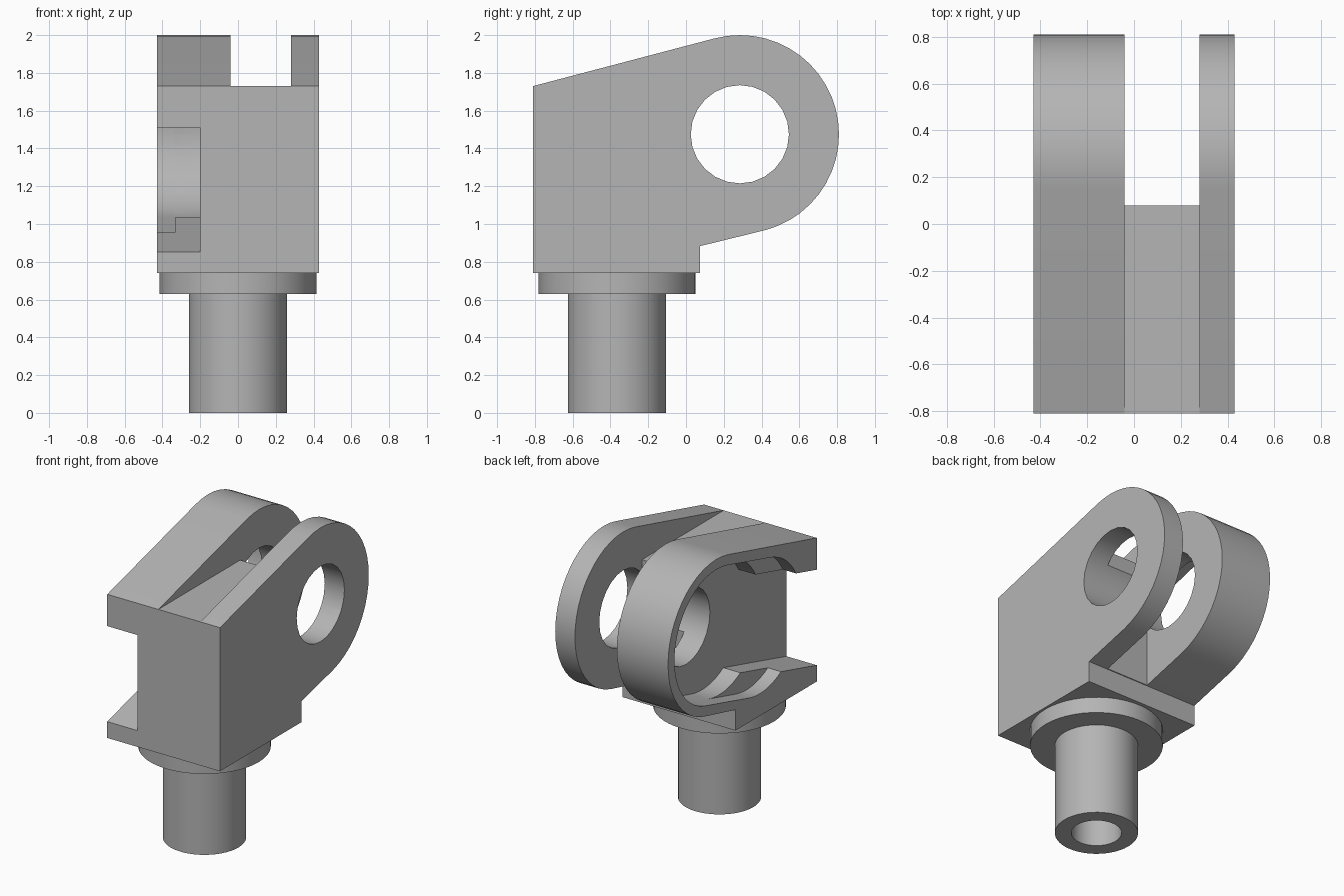
import bpy, bmesh, math
from mathutils import Matrix, Vector

cube = bpy.data.objects.get("Cube")
if cube:
    bpy.data.objects.remove(cube, do_unlink=True)

steel = bpy.data.materials.new("grey_steel")
steel.use_nodes = True
GREY = (0.46, 0.46, 0.46, 1)
steel.diffuse_color = GREY
steel.node_tree.nodes["Principled BSDF"].inputs["Base Color"].default_value = GREY

EYE_Y, EYE_Z = 0.285, 1.475      # centre of the pin hole
EYE_R, HOLE_R = 0.525, 0.26
TILT = math.radians(15)          # lean of the lugs
POCKET_R, MOUTH = 0.455, 0.318   # half widths of the side pocket


def add_object(name, bm):
    bmesh.ops.recalc_face_normals(bm, faces=bm.faces)
    mesh = bpy.data.meshes.new(name)
    bm.to_mesh(mesh)
    bm.free()
    mesh.materials.append(steel)
    obj = bpy.data.objects.new(name, mesh)
    bpy.context.collection.objects.link(obj)
    return obj


def extrude_x(name, points, x0, x1):
    """Extrude a (y, z) outline between two x positions."""
    bm = bmesh.new()
    face = bm.faces.new([bm.verts.new((x0, y, z)) for y, z in points])
    out = bmesh.ops.extrude_face_region(bm, geom=[face])
    verts = [g for g in out["geom"] if isinstance(g, bmesh.types.BMVert)]
    bmesh.ops.translate(bm, verts=verts, vec=(x1 - x0, 0, 0))
    return add_object(name, bm)


def arc(cy, cz, r, a0, a1, steps):
    angles = [math.radians(a0 + (a1 - a0) * i / steps) for i in range(steps + 1)]
    return [(cy + r * math.cos(a), cz + r * math.sin(a)) for a in angles]


def activate(obj):
    bpy.ops.object.select_all(action='DESELECT')
    obj.select_set(True)
    bpy.context.view_layer.objects.active = obj


def cut(obj, cutter):
    cutter.hide_render = True
    mod = obj.modifiers.new("cut", 'BOOLEAN')
    mod.operation, mod.solver, mod.object = 'DIFFERENCE', 'EXACT', cutter
    activate(obj)
    bpy.ops.object.modifier_apply(modifier=mod.name)
    bpy.data.objects.remove(cutter, do_unlink=True)


def pocket_outline(front_u):
    """Tilted slot with round ends and a narrower mouth through the front."""
    open_angle = 180 - math.degrees(math.asin(MOUTH / POCKET_R))
    pts = arc(0, 0, POCKET_R, -90, 90, 24)
    pts += arc(front_u, 0, POCKET_R, 90, open_angle, 8)
    pts += [(-1.6, MOUTH), (-1.6, -MOUTH)]
    pts += arc(front_u, 0, POCKET_R, 360 - open_angle, 270, 8)
    turn = Matrix.Rotation(TILT, 2)
    moved = [turn @ Vector(p) for p in pts]
    return [(EYE_Y + p.x, EYE_Z + p.y) for p in moved]


# Fork body with rounded, leaning lugs
outline = [(-0.81, 0.74), (0.075, 0.74), (0.075, 0.883)]
outline += arc(EYE_Y, EYE_Z, EYE_R, -75, 105, 24)
outline += [(-0.81, 1.73)]
body = extrude_x("fork_body", outline, -0.43, 0.43)

# Slot between the lugs
slot = [(-1, 1.73), (0.08, 1.73), (0.08, 0.5), (1, 0.5), (1, 2.3), (-1, 2.3)]
cut(body, extrude_x("slot_cutter", slot, -0.04, 0.28))

# Two-level pocket in the thick lug
cut(body, extrude_x("outer_pocket_cutter", pocket_outline(-0.49), -0.5, -0.33))
cut(body, extrude_x("inner_pocket_cutter", pocket_outline(-0.18), -0.34, -0.2))

# Pin hole
hole = arc(EYE_Y, EYE_Z, HOLE_R, 0, 345, 23)
cut(body, extrude_x("pin_hole_cutter", hole, -0.6, 0.6))

# Collar and hollow shank, turned from one profile
bm = bmesh.new()
profile = [(0, 0.6), (0.157, 0.6), (0.157, 0), (0.26, 0), (0.26, 0.63),
           (0.415, 0.63), (0.415, 0.74), (0, 0.74)]
verts = [bm.verts.new((r, 0, z)) for r, z in profile]
edges = [bm.edges.new(pair) for pair in zip(verts, verts[1:])]
bmesh.ops.spin(bm, geom=verts + edges, cent=(0, 0, 0), axis=(0, 0, 1),
               angle=math.tau, steps=48)
bmesh.ops.remove_doubles(bm, verts=bm.verts, dist=0.0005)
shank = add_object("collar_and_shank", bm)
shank.location.y = -0.365

# Smooth rounds, crisp edges
for obj in (body, shank):
    activate(obj)
    bpy.ops.object.shade_smooth_by_angle(angle=math.radians(30))
